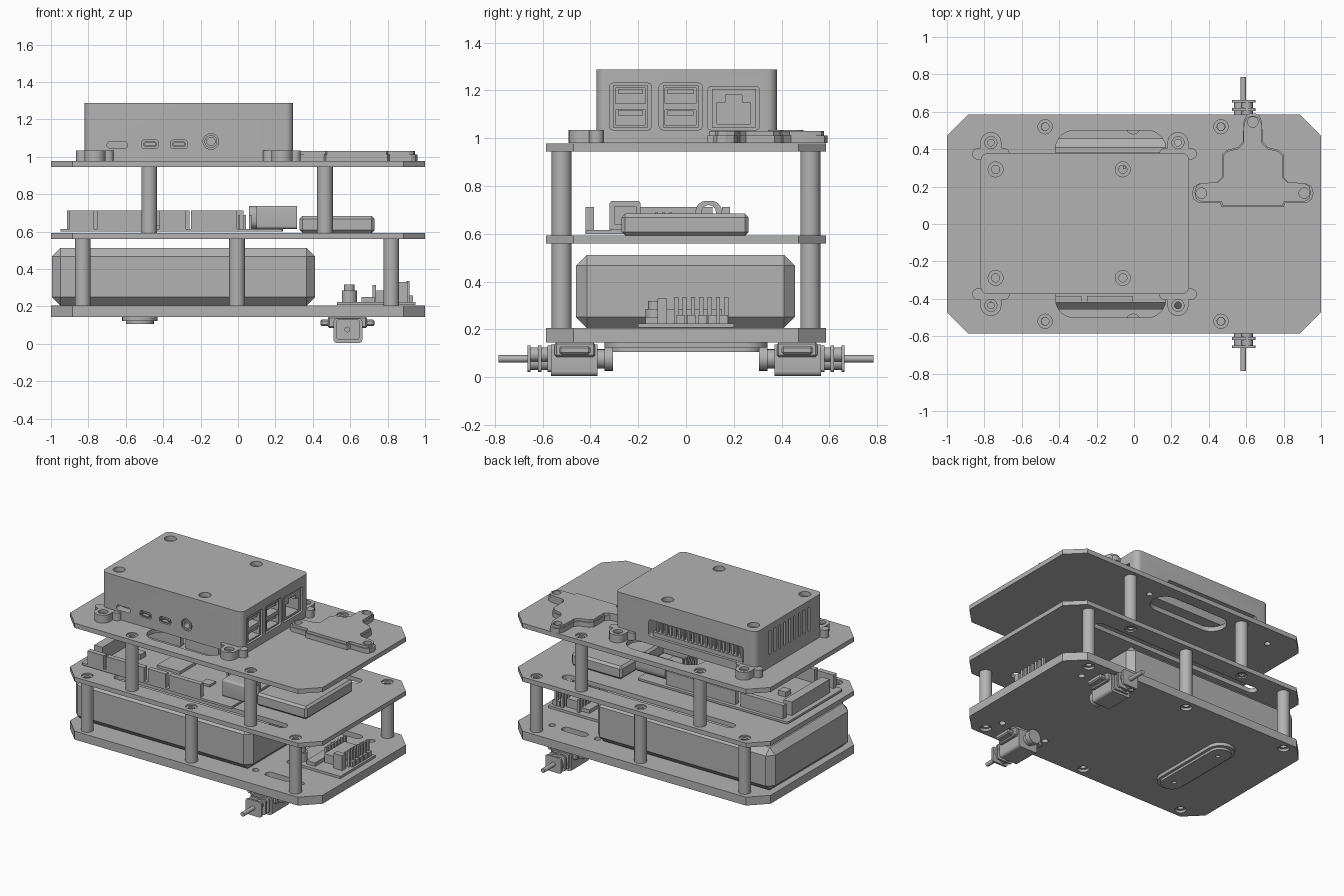
import bpy, bmesh
from math import sin, cos, pi
from mathutils import Matrix

if "Cube" in bpy.data.objects:
    bpy.data.objects.remove(bpy.data.objects["Cube"])

grey = bpy.data.materials.new("plain_grey")
grey.use_nodes = True
grey.diffuse_color = (0.45, 0.45, 0.45, 1)
grey.node_tree.nodes["Principled BSDF"].inputs["Base Color"].default_value = (0.45, 0.45, 0.45, 1)
made = []
PLANES = {"z": Matrix(((1, 0, 0), (0, 1, 0), (0, 0, 1))),
          "x": Matrix(((0, 0, 1), (1, 0, 0), (0, 1, 0))),
          "y": Matrix(((1, 0, 0), (0, 0, 1), (0, 1, 0)))}


def circle(u, v, r, n=24):
    return [(u + r * cos(2 * pi * i / n), v + r * sin(2 * pi * i / n)) for i in range(n)]


def rect(u0, u1, v0, v1, r=0, n=6):
    """Rectangle, with round corners when r is given."""
    if not r:
        return [(u0, v0), (u1, v0), (u1, v1), (u0, v1)]
    r = min(r, (u1 - u0) / 2 - 0.001, (v1 - v0) / 2 - 0.001)
    corners = [(u1 - r, v1 - r), (u0 + r, v1 - r), (u0 + r, v0 + r), (u1 - r, v0 + r)]
    return [(u + r * cos(pi / 2 * (k + i / n)), v + r * sin(pi / 2 * (k + i / n)))
            for k, (u, v) in enumerate(corners) for i in range(n + 1)]


def add(name, bm):
    bmesh.ops.recalc_face_normals(bm, faces=bm.faces)
    mesh = bpy.data.meshes.new(name)
    bm.to_mesh(mesh)
    bm.free()
    mesh.materials.clear()
    mesh.materials.append(grey)
    obj = bpy.data.objects.new(name, mesh)
    bpy.context.collection.objects.link(obj)
    made.append(obj)
    return obj


def prism(name, loops, a, b, axis="z"):
    """Extrude an outline, whose further loops are holes, from a to b along an axis."""
    curve = bpy.data.curves.new(name, "CURVE")
    curve.dimensions, curve.fill_mode, curve.extrude = "2D", "BOTH", abs(b - a) / 2
    for loop in loops:
        spline = curve.splines.new("POLY")
        spline.points.add(len(loop) - 1)
        for point, (u, v) in zip(spline.points, loop):
            point.co = (u, v, 0, 1)
        spline.use_cyclic_u = True
    temp = bpy.data.objects.new("temp", curve)
    bpy.context.collection.objects.link(temp)
    mesh = bpy.data.meshes.new_from_object(temp)
    bm = bmesh.new()
    bm.from_mesh(mesh)
    bpy.data.objects.remove(temp)
    bpy.data.curves.remove(curve)
    bpy.data.meshes.remove(mesh)
    bmesh.ops.remove_doubles(bm, verts=bm.verts, dist=1e-5)
    bmesh.ops.translate(bm, verts=bm.verts, vec=(0, 0, (a + b) / 2))
    bmesh.ops.transform(bm, matrix=PLANES[axis].to_4x4(), verts=bm.verts)
    return add(name, bm)


def boxes(name, specs, bevel=0):
    """One object from boxes given as (x0, x1, y0, y1, z0, z1)."""
    bm = bmesh.new()
    for x0, x1, y0, y1, z0, z1 in specs:
        m = Matrix.Translation(((x0 + x1) / 2, (y0 + y1) / 2, (z0 + z1) / 2))
        bmesh.ops.create_cube(bm, size=1, matrix=m @ Matrix.Diagonal((x1 - x0, y1 - y0, z1 - z0, 1)))
    if bevel:
        bmesh.ops.bevel(bm, geom=bm.edges[:], offset=bevel, segments=1, affect="EDGES")
    return add(name, bm)


def cut(obj, cutters):
    for cutter in cutters:
        cutter.hide_render = True
        mod = obj.modifiers.new("cut", "BOOLEAN")
        mod.object, mod.operation, mod.solver = cutter, "DIFFERENCE", "EXACT"
    bpy.context.view_layer.update()
    mesh = bpy.data.meshes.new_from_object(obj.evaluated_get(bpy.context.evaluated_depsgraph_get()))
    obj.modifiers.clear()
    obj.data = mesh
    for cutter in cutters:
        made.remove(cutter)
        bpy.data.objects.remove(cutter)


# Three stacked plates with clipped corners
c = 0.115
X, Y = 1, 0.586
OUTLINE = [(X - c, -Y), (X, c - Y), (X, Y - c), (X - c, Y), (c - X, Y), (-X, Y - c), (-X, c - Y), (c - X, -Y)]
lower = [(x, s * 0.52) for x in (-0.83, -0.005, 0.82) for s in (-1, 1)]
upper = [(x, s * 0.52) for x in (-0.475, 0.465) for s in (-1, 1)]
feet = [(x, s * 0.435) for x in (-0.765, 0.235) for s in (-1, 1)]


def mirrored_slots(x0, x1, y, w):
    return [rect(x0, x1, s * y - w / 2, s * y + w / 2, w / 2) for s in (-1, 1)]


def plate(name, z0, z1, screws, extra):
    prism(name, [OUTLINE] + [circle(x, y, 0.038) for x, y in screws] + extra, z0, z1)
    d = (z1 - z0) * 0.3
    for x, y in screws:
        prism(name + "_screw", [circle(x, y, 0.0385), circle(x, y, 0.021)], z0 + d, z1 - d)


plate("bottom_plate", 0.145, 0.205, lower,
      mirrored_slots(0.5, 0.7, 0.4, 0.06) + [circle(x, s * 0.4, 0.022) for x in (0.42, 0.78) for s in (-1, 1)])
plate("middle_plate", 0.56, 0.592, lower + upper, mirrored_slots(-0.68, 0.68, 0.42, 0.07))
plate("top_plate", 0.945, 0.978, upper,
      mirrored_slots(-0.42, 0.17, 0.4, 0.2) + [circle(x, y, 0.02) for x, y in feet])
for spots, z0, z1, name in ((lower, 0.205, 0.56, "lower_post"), (upper, 0.592, 0.945, "upper_post")):
    for x, y in spots:
        prism(name, [circle(x, y, 0.042), circle(x, y, 0.02)], z0, z1)

# Battery pack with chamfered edges
boxes("battery_pack", [(-0.995, 0.412, -0.46, 0.455, 0.206, 0.512)], 0.045)

# Line sensor under the bottom plate
prism("sensor_base", [rect(-0.62, -0.43, -0.34, 0.34, 0.095)], 0.122, 0.145)
prism("sensor_cover", [rect(-0.6, -0.45, -0.315, 0.315, 0.075), circle(-0.525, -0.22, 0.015),
                       circle(-0.525, 0.22, 0.015)], 0.106, 0.123)

# Gear motors, one on each side
for s in (-1, 1):
    side = "left" if s > 0 else "right"

    def slab(x0, x1, y0, y1, z0, z1):
        return (x0, x1, min(s * y0, s * y1), max(s * y0, s * y1), z0, z1)

    prism(side + "_motor_bracket", [rect(0.51, 0.665, 0.005, 0.137, 0.02)], s * 0.37, s * 0.565, "y")
    boxes(side + "_bracket_flange", [slab(0.44, 0.73, 0.4, 0.53, 0.095, 0.13),
                                     slab(0.48, 0.69, 0.38, 0.55, 0.085, 0.146)], 0.008)
    prism(side + "_motor_can", [circle(0.585, 0.077, 0.04)], s * 0.34, s * 0.38, "y")
    prism(side + "_motor_cap", [circle(0.585, 0.077, 0.05)], s * 0.305, s * 0.342, "y")
    for y in (0.565, 0.605, 0.65):
        prism(side + "_gear_plate", [rect(0.525, 0.65, 0.022, 0.132, 0.015)], s * y, s * (y + 0.014), "y")
    for u, v, r in ((0.565, 0.06, 0.03), (0.605, 0.095, 0.03)):
        prism(side + "_gear", [circle(u, v, r, 16)], s * 0.575, s * 0.65, "y")
    prism(side + "_shaft", [circle(0.585, 0.077, 0.015)], s * 0.65, s * 0.785, "y")

# Motor driver board
boxes("driver_board", [(0.53, 0.95, -0.2, 0.2, 0.207, 0.224)])
boxes("driver_parts", [(0.66, 0.73, -0.17, 0.15, 0.22, 0.25), (0.74, 0.84, -0.08, 0.15, 0.22, 0.285),
                       (0.84, 0.91, -0.12, -0.08, 0.22, 0.33)])
boxes("driver_pins", [(x, x + 0.018, -0.05 + i * 0.035, -0.032 + i * 0.035, 0.22, z)
                      for i in range(7) for x, z in ((0.72, 0.315), (0.85, 0.3), (0.9, 0.335))])
boxes("driver_terminal", [(0.88, 0.935, -0.04 + i * 0.045, -0.005 + i * 0.045, 0.22, 0.26) for i in range(5)])
prism("capacitor", [circle(0.595, -0.13, 0.04)], 0.22, 0.285)
prism("capacitor_top", [circle(0.595, -0.13, 0.028)], 0.285, 0.318)

# Controller board with its headers and sockets
prism("controller_board", [rect(-0.95, 0.24, -0.42, 0.21, 0.02)], 0.6, 0.615)
boxes("board_headers", [(-0.9, -0.77, -0.42, -0.385, 0.61, 0.712), (-0.75, -0.45, -0.42, -0.385, 0.61, 0.712),
                        (-0.42, -0.28, -0.42, -0.385, 0.61, 0.712), (-0.25, -0.005, -0.42, -0.385, 0.61, 0.712),
                        (-0.9, -0.56, 0.15, 0.185, 0.61, 0.712), (-0.52, -0.26, 0.15, 0.185, 0.61, 0.712),
                        (-0.22, 0.03, 0.15, 0.185, 0.61, 0.712), (-0.915, -0.85, -0.32, 0.11, 0.61, 0.712)])
boxes("board_chips", [(-0.5, -0.32, -0.2, -0.02, 0.61, 0.635), (-0.12, -0.05, -0.25, -0.18, 0.61, 0.63),
                      (-0.72, -0.66, -0.16, -0.1, 0.61, 0.65)])
boxes("board_pins", [(i * 0.03, i * 0.03 + 0.012, y, y + 0.012, 0.61, 0.69)
                     for i in range(3) for y in (-0.13, -0.1, -0.07)])
prism("data_socket", [rect(-0.32, -0.19, 0.615, 0.738, 0.015), rect(-0.3, -0.21, 0.64, 0.715)], 0.1, 0.315, "x")
boxes("data_socket_back", [(0.11, 0.25, -0.31, -0.2, 0.62, 0.73)])
prism("power_jack", [rect(0.04, 0.15, 0.615, 0.738, 0.045), circle(0.095, 0.69, 0.03)], 0.06, 0.3, "x")

# Power module beside the controller
boxes("power_module", [(0.33, 0.73, -0.27, 0.262, 0.593, 0.684)], 0.015)

# Computer case: mounting feet, cut recesses, connectors
case = prism("computer_case", [rect(-0.82, 0.295, -0.375, 0.38, 0.04)], 0.979, 1.287)
for x, y in feet:
    s = 1 if y > 0 else -1
    prism("case_foot", [rect(x - 0.056, x + 0.056, min(y + s * 0.056, s * 0.3), max(y + s * 0.056, s * 0.3), 0.055),
                        circle(x, y, 0.032)], 0.979, 1.035)
    prism("foot_screw", [circle(x, y, 0.0325), circle(x, y, 0.018)], 0.979, 1.015)
    prism("foot_fillet", [rect(x - 0.1, x + 0.1, s * 0.375 - 0.03, s * 0.375 + 0.03, 0.03)], 0.979, 1.034)
cutters = []
for x in (-0.74, -0.06):
    for y in (-0.288, 0.292):
        cutters += [prism("cutter", [circle(x, y, 0.04)], 1.255, 1.3),
                    prism("cutter", [circle(x, y, 0.022)], 1.15, 1.26)]
ports = [(-0.32, -0.145, 1.23), (-0.112, 0.067, 1.23), (0.09, 0.308, 1.215)]
cutters += [prism("cutter", [rect(a, b, 1.035, top, 0.015)], 0.18, 0.31, "x") for a, b, top in ports]
fronts = [rect(-0.7, -0.59, 1.045, 1.08, 0.017), rect(-0.515, -0.425, 1.045, 1.09, 0.015),
          rect(-0.36, -0.27, 1.045, 1.09, 0.015), circle(-0.145, 1.082, 0.042)]
cutters += [prism("cutter", [loop], -0.39, -0.32, "y") for loop in fronts]
cutters.append(prism("cutter", [rect(-0.72, 0.03, 1.035, 1.155, 0.02)], 0.26, 0.39, "y"))
cutters += [prism("cutter", [rect(-0.23 + i * 0.055, -0.21 + i * 0.055, 1.07, 1.24)], -0.83, -0.79, "x")
            for i in range(9)]
cut(case, cutters)

# Stacked sockets and network socket in the case end
for a, b, top in ports[:2]:
    prism("socket_shell", [rect(a + 0.015, b - 0.015, 1.045, 1.22),
                           rect(a + 0.025, b - 0.025, 1.055, 1.118), rect(a + 0.025, b - 0.025, 1.145, 1.21)],
          0.18, 0.29, "x")
    boxes("socket_tongue", [(0.18, 0.28, a + 0.035, b - 0.035, z, z + 0.02) for z in (1.095, 1.185)])
prism("network_socket", [rect(0.108, 0.292, 1.045, 1.205),
                         [(0.13, 1.06), (0.27, 1.06), (0.27, 1.15), (0.235, 1.15), (0.235, 1.18),
                          (0.165, 1.18), (0.165, 1.15), (0.13, 1.15)]], 0.18, 0.29, "x")
prism("audio_socket", [circle(-0.145, 1.082, 0.034), circle(-0.145, 1.082, 0.022)], -0.375, -0.32, "y")
for x in (-0.47, -0.315):
    prism("display_socket", [rect(x - 0.035, x + 0.035, 1.053, 1.082, 0.01), rect(x - 0.028, x + 0.028, 1.06, 1.075)],
          -0.375, -0.32, "y")

# Pin header in the long back opening
boxes("pin_header_base", [(-0.7, 0.01, 0.27, 0.36, 1.035, 1.065)])
boxes("pin_header_pins", [(-0.69 + i * 0.035, -0.675 + i * 0.035, y, y + 0.015, 1.06, 1.135)
                          for i in range(20) for y in (0.295, 0.335)])

# T-shaped module on the top plate
HALF = [(0.165, 0.09), (0.175, 0.115), (0.29, 0.115), (0.315, 0.13), (0.325, 0.165), (0.315, 0.2), (0.29, 0.215),
        (0.19, 0.225), (0.165, 0.25), (0.165, 0.37), (0.14, 0.395), (0.08, 0.41), (0.052, 0.44), (0.05, 0.545),
        (0.035, 0.58), (0.012, 0.592)]
tee = HALF + [(-u, v) for u, v in reversed(HALF)]


def tee_layer(name, k, z0, z1):
    loop = [(0.635 + u * k, 0.25 + (v - 0.25) * k) for u, v in tee]
    prism(name, [loop] + [circle(x, y, 0.028) for x, y in ((0.36, 0.165), (0.91, 0.165), (0.635, 0.545))], z0, z1)


tee_layer("tee_module_base", 1, 0.979, 1.012)
tee_layer("tee_module_lid", 0.96, 1.012, 1.03)

# Smooth round walls, keep edges sharp
bpy.ops.object.select_all(action="DESELECT")
for obj in made:
    obj.select_set(True)
bpy.context.view_layer.objects.active = made[0]
bpy.ops.object.shade_smooth_by_angle(angle=pi / 6)
